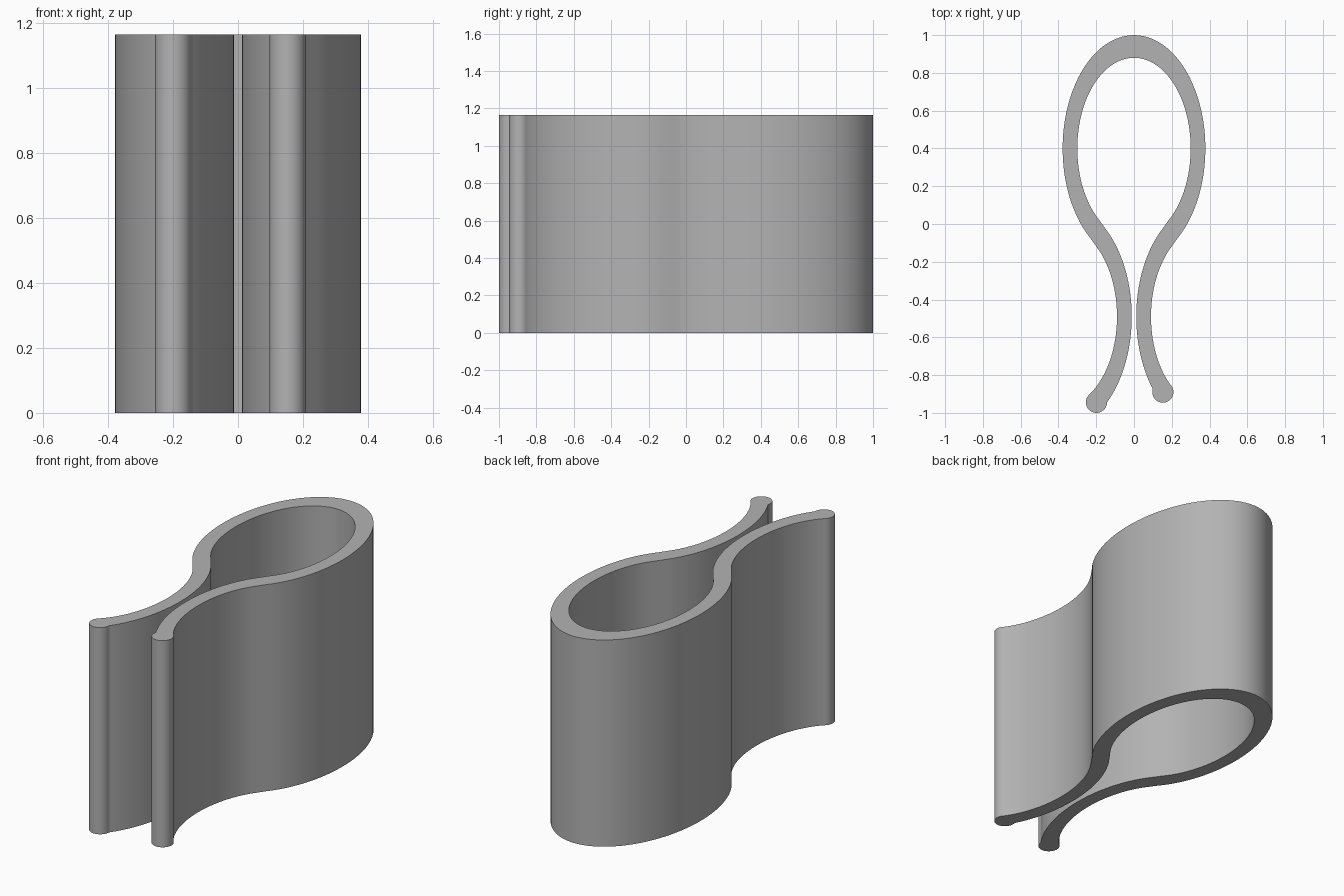
import bpy, bmesh, math

if "Cube" in bpy.data.objects:
    bpy.data.objects.remove(bpy.data.objects["Cube"])

HEIGHT = 1.165
OUTER, INNER = (0.378, 0.60), (0.30, 0.48)   # the two ellipses of the bent strip
LOOP_Y, ARM_X, ARM_Y = 0.40, 0.39, -0.49     # ellipse centres
BEAD_R = 0.056
JOIN = 53                                    # angle where loop flows into arm


def loop_arc(radii):
    """Big loop, from right junction over the top to left junction."""
    a, b = radii
    n = 72
    pts = []
    for i in range(n + 1):
        t = math.radians(-JOIN + (180 + 2 * JOIN) * i / n)
        pts.append((a * math.cos(t), LOOP_Y + b * math.sin(t)))
    return pts


def arm_arc(radii, side, bead):
    """One face of an arm, from the junction down until it meets the bead."""
    a, b = radii
    pts = []
    t = JOIN
    while t > -80:
        r = math.radians(t)
        p = (side * (ARM_X - a * math.cos(r)), ARM_Y + b * math.sin(r))
        if math.dist(p, bead) < BEAD_R:
            break
        if t % 3 < 0.01 or math.dist(p, bead) < BEAD_R + 0.002:
            pts.append(p)
        t -= 0.25
    return pts


def bead_arc(start, end, bead):
    """Round end, counterclockwise through the bottom."""
    a0 = math.atan2(start[1] - bead[1], start[0] - bead[0])
    a1 = math.atan2(end[1] - bead[1], end[0] - bead[0])
    while a1 <= a0:
        a1 += 2 * math.pi
    n = 24
    return [(bead[0] + BEAD_R * math.cos(a0 + (a1 - a0) * i / n),
             bead[1] + BEAD_R * math.sin(a0 + (a1 - a0) * i / n)) for i in range(1, n)]


# Outline of the clip: loop, left arm, inside of loop, right arm
left_bead, right_bead = (-0.199, -0.944), (0.153, -0.890)
left_out = arm_arc(INNER, -1, left_bead)
left_gap = arm_arc(OUTER, -1, left_bead)
right_out = arm_arc(INNER, 1, right_bead)
right_gap = arm_arc(OUTER, 1, right_bead)

outline = loop_arc(OUTER) + left_out
outline += bead_arc(left_out[-1], left_gap[-1], left_bead)
outline += left_gap[::-1] + loop_arc(INNER)[::-1] + right_gap
outline += bead_arc(right_gap[-1], right_out[-1], right_bead)
outline += right_out[::-1]

# Extrude the outline upward
bm = bmesh.new()
base = bm.faces.new([bm.verts.new((x, y, 0)) for x, y in outline])
ext = bmesh.ops.extrude_face_region(bm, geom=[base], use_keep_orig=True)
for v in ext["geom"]:
    if isinstance(v, bmesh.types.BMVert):
        v.co.z = HEIGHT
bmesh.ops.recalc_face_normals(bm, faces=bm.faces[:])
bmesh.ops.triangulate(bm, faces=[f for f in bm.faces if len(f.verts) > 4])
mesh = bpy.data.meshes.new("spring_clip")
bm.to_mesh(mesh)
bm.free()

clip = bpy.data.objects.new("spring_clip", mesh)
bpy.context.collection.objects.link(clip)
grey = bpy.data.materials.new("plain grey")
grey.diffuse_color = (0.45, 0.45, 0.45, 1)
grey.use_nodes = True
grey.node_tree.nodes["Principled BSDF"].inputs["Base Color"].default_value = grey.diffuse_color
mesh.materials.append(grey)

bpy.context.view_layer.objects.active = clip
clip.select_set(True)
bpy.ops.object.shade_smooth_by_angle(angle=math.radians(30))
